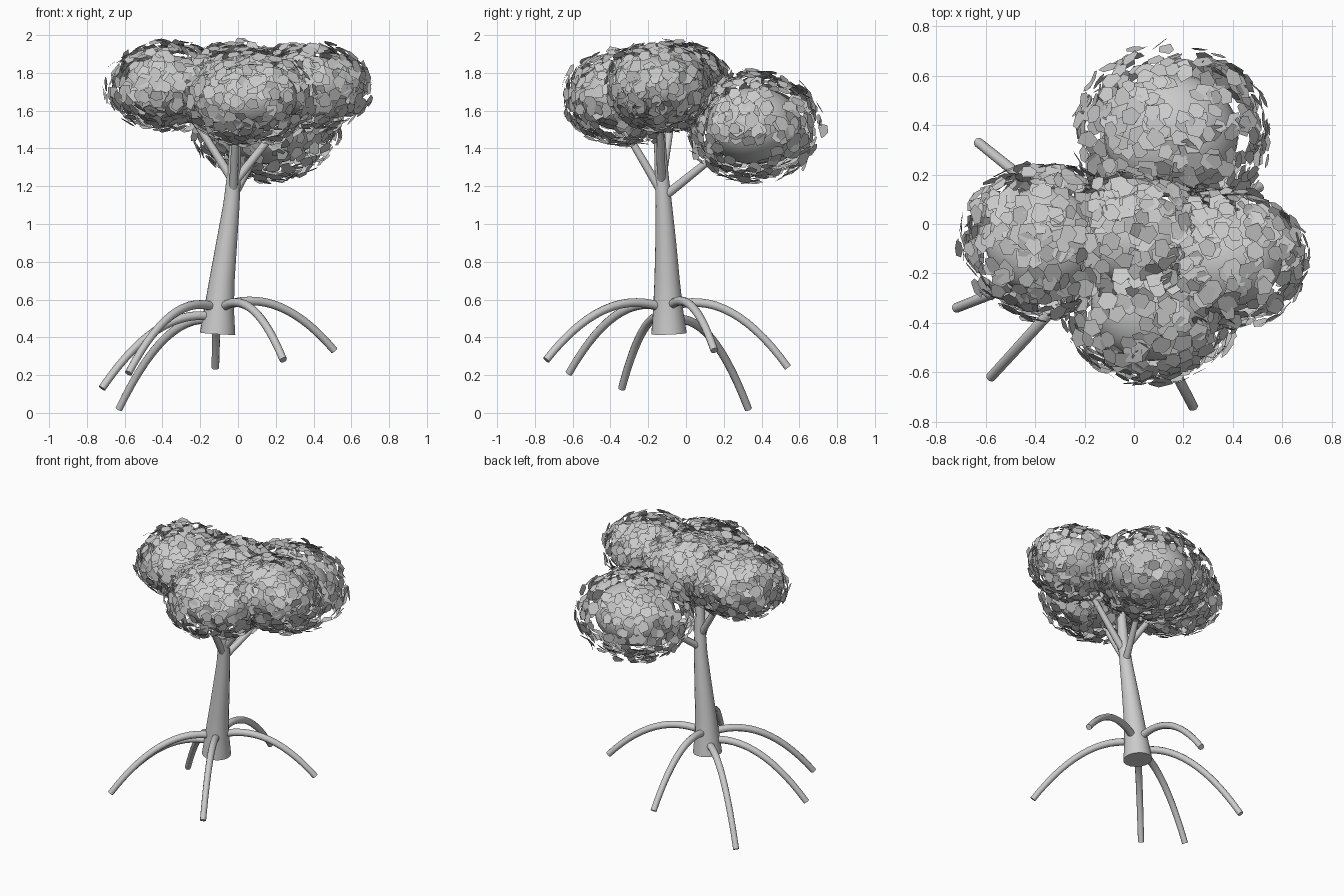
import bpy, bmesh, math, random
from mathutils import Vector

random.seed(7)
cube = bpy.data.objects.get("Cube")
if cube:
    bpy.data.objects.remove(cube, do_unlink=True)

# One plain colour for the whole tree
grey = bpy.data.materials.new("plain_grey")
grey.use_nodes = True
colour = (0.6, 0.6, 0.6, 1)
grey.diffuse_color = colour
grey.node_tree.nodes["Principled BSDF"].inputs["Base Color"].default_value = colour


def tube(name, points, radii, sides=3):
    """Capped round tube through the points, converted to a smooth mesh."""
    curve = bpy.data.curves.new(name, "CURVE")
    curve.dimensions = "3D"
    curve.bevel_depth = 1
    curve.bevel_resolution = sides
    curve.use_fill_caps = True
    spline = curve.splines.new("POLY")
    spline.points.add(len(points) - 1)
    for p, co, r in zip(spline.points, points, radii):
        p.co = (*co, 1)
        p.radius = r
    curve.materials.append(grey)
    obj = bpy.data.objects.new(name, curve)
    bpy.context.collection.objects.link(obj)
    bpy.ops.object.select_all(action="DESELECT")
    obj.select_set(True)
    bpy.context.view_layer.objects.active = obj
    bpy.ops.object.convert(target="MESH")
    bpy.ops.object.shade_smooth_by_angle(angle=math.radians(40))
    return obj


# Leaning, tapering trunk
tube("trunk",
     [(-.108, -.09, .42), (-.1, -.095, .55), (-.085, -.1, .7), (-.06, -.107, .9),
      (-.035, -.117, 1.1), (-.02, -.13, 1.28), (-.01, -.145, 1.55)],
     [.095, .08, .068, .056, .044, .036, .028], 6)

# Arched stilt roots: tip, start height, initial rise
roots = [
    ((-.72, -.34, .13), .51, .1),
    ((-.63, .33, .02), .49, .11),
    ((-.58, -.62, .21), .56, .17),
    ((-.12, .54, .24), .57, .17),
    ((.24, -.74, .28), .56, .22),
    ((.51, .15, .33), .57, .2),
]
foot = Vector((-.1, -.095))
for i, (tip, start, rise) in enumerate(roots):
    end = Vector(tip[:2])
    begin = foot + (end - foot).normalized() * .04
    drop = start + rise - tip[2]
    path = []
    for k in range(15):
        t = k / 14
        flat = begin.lerp(end, t)
        path.append((flat.x, flat.y, start + rise * t - drop * t * t))
    tube(f"stilt_root_{i + 1}", path, [.025 - .005 * k / 14 for k in range(15)])

# Branches forking into the crown
branches = {
    "front_branch": ((-.025, -.13, 1.17), (-.01, -.36, 1.56)),
    "back_branch": ((-.025, -.11, 1.15), (.13, .24, 1.43)),
    "right_branch": ((-.02, -.13, 1.22), (-.3, -.06, 1.66)),
    "left_branch": ((-.02, -.13, 1.22), (.3, -.14, 1.62)),
}
for name, (a, b) in branches.items():
    tube(name, [a, Vector(a).lerp(Vector(b), .5), b], [.024, .021, .016])

# Crown lobes: centre and outer radii of the leaf shell
lobes = {
    "right": ((-.37, -.07, 1.73), (.34, .32, .24)),
    "left": ((.37, -.14, 1.73), (.34, .29, .24)),
    "front": ((.07, -.33, 1.67), (.36, .33, .26)),
    "middle": ((0, -.06, 1.73), (.34, .28, .24)),
    "back": ((.15, .36, 1.52), (.4, .37, .3)),
}
CORE = .68


def depth(point, lobe):
    """Below one when the point lies inside the lobe's shell."""
    centre, radii = lobe
    return math.sqrt(sum(((p - c) / r) ** 2 for p, c, r in zip(point, centre, radii)))


def add_leaf(bm, centre, normal):
    """Flat, irregular five- or six-sided leaf."""
    side = normal.orthogonal().normalized()
    up = normal.cross(side)
    count = random.choice((5, 6))
    turn = random.uniform(0, math.tau)
    size = random.uniform(.034, .046)
    verts = []
    for k in range(count):
        a = turn + math.tau * (k + random.uniform(-.2, .2)) / count
        r = size * random.uniform(.8, 1.1)
        verts.append(bm.verts.new(centre + (side * math.cos(a) + up * math.sin(a)) * r))
    bm.faces.new(verts)


for name, lobe in lobes.items():
    centre, radii = lobe
    # Smooth inner mass
    bpy.ops.mesh.primitive_uv_sphere_add(segments=32, ring_count=16, location=centre)
    core = bpy.context.object
    core.name = f"{name}_foliage_core"
    core.scale = [r * CORE for r in radii]
    core.data.materials.append(grey)
    bpy.ops.object.shade_smooth()

    # Loose shell of leaves lying along the surface
    bm = bmesh.new()
    for _ in range(520):
        d = Vector([random.gauss(0, 1) for _ in range(3)]).normalized()
        reach = random.uniform(.84, 1.02)
        spot = Vector([c + v * r * reach for c, v, r in zip(centre, d, radii)])
        if any(depth(spot, other) < .8 for key, other in lobes.items() if key != name):
            continue
        normal = Vector([v / r for v, r in zip(d, radii)]).normalized()
        tilt = Vector([random.gauss(0, .2) for _ in range(3)])
        add_leaf(bm, spot, (normal + tilt).normalized())
    mesh = bpy.data.meshes.new(f"{name}_leaves")
    bm.to_mesh(mesh)
    bm.free()
    mesh.materials.append(grey)
    bpy.context.collection.objects.link(bpy.data.objects.new(f"{name}_leaves", mesh))
